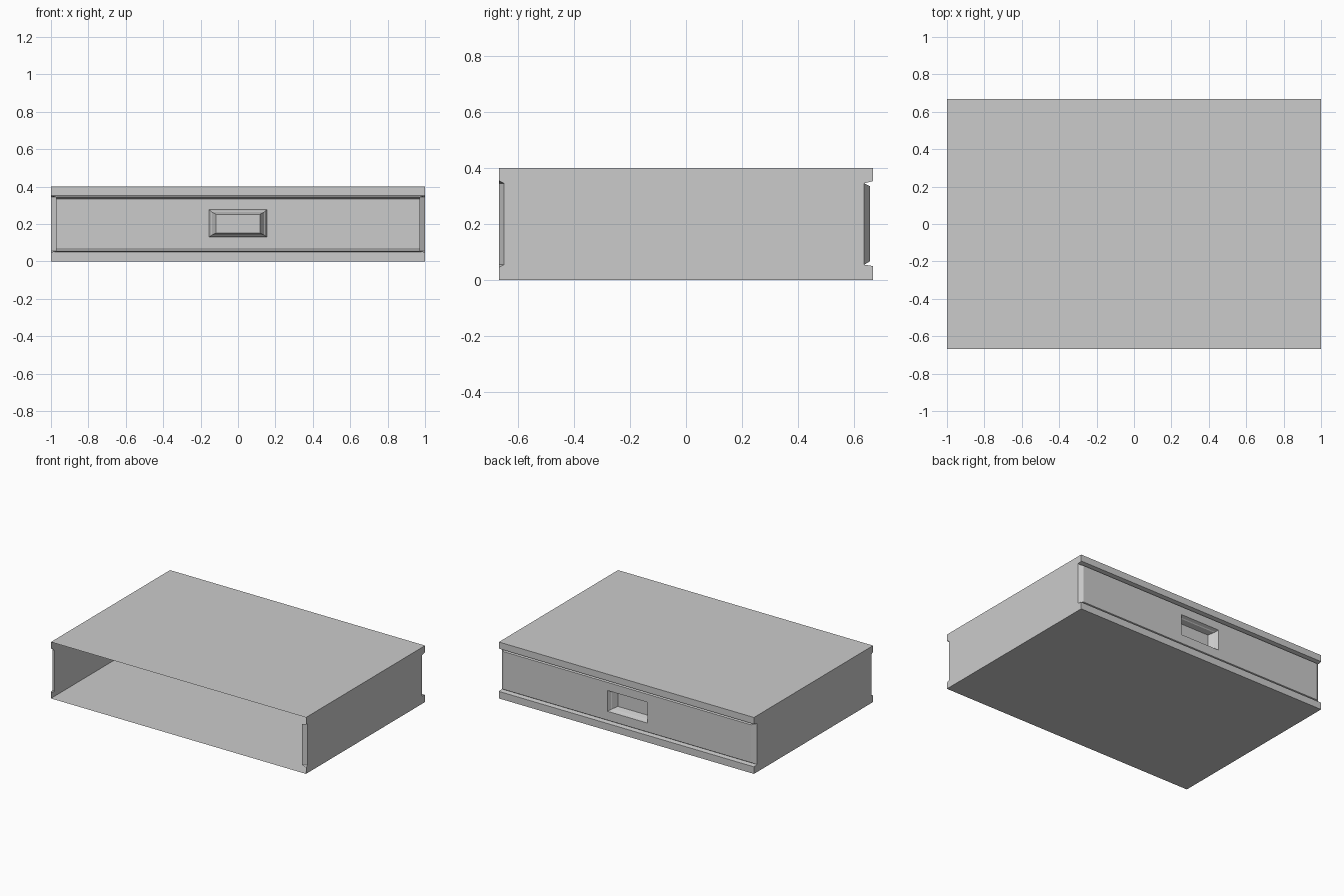
import bpy, bmesh

if "Cube" in bpy.data.objects:
    bpy.data.objects.remove(bpy.data.objects["Cube"])

Y, H = 0.667, 0.4


def make_object(name, faces):
    """Build a thin open shell from corner lists, welding shared corners."""
    bm = bmesh.new()
    for corners in faces:
        bm.faces.new([bm.verts.new(c) for c in corners])
    bmesh.ops.remove_doubles(bm, verts=bm.verts, dist=0.0001)
    bmesh.ops.recalc_face_normals(bm, faces=bm.faces)
    mesh = bpy.data.meshes.new(name)
    bm.to_mesh(mesh)
    bm.free()
    obj = bpy.data.objects.new(name, mesh)
    bpy.context.collection.objects.link(obj)
    return obj


def ring(hx, y, z0, z1):
    """Rectangle in the xz plane, centred on x = 0."""
    return [(-hx, y, z0), (hx, y, z0), (hx, y, z1), (-hx, y, z1)]


def span(a, b):
    """Full-width strip between two (y, z) points."""
    return [(-1, *a), (1, *a), (1, *b), (-1, *b)]


# Side outline: notched at the open front and at the back groove
side = [(-Y, 0), (Y, 0), (Y, 0.05), (0.635, 0.055), (0.635, 0.345),
        (Y, 0.353), (Y, H), (-Y, H), (-Y, 0.355), (-0.648, 0.345),
        (-0.648, 0.055), (-Y, 0.045)]

# Case: top, bottom, back lips and side walls (front left open)
case = [span(side[i], side[i + 1]) for i in (0, 1, 2, 4, 5, 6)]
for s in (-1, 1):
    case.append([(s, y, z) for y, z in side])
    # Narrow chamfer at each front corner, with its small end facets
    case.append([(s, -0.648, 0.055), (s * 0.97, -Y, 0.055),
                 (s * 0.97, -Y, 0.345), (s, -0.648, 0.345)])
    for edge, inner in ((0.045, 0.055), (0.355, 0.345)):
        case.append([(s, -Y, edge), (s, -0.648, inner), (s * 0.97, -Y, inner)])
make_object("case", case)

# Back panel: bevelled rim, flat field, then the stepped finger recess
rings = [ring(1, 0.635, 0.055, 0.345), ring(0.97, 0.655, 0.067, 0.335),
         ring(0.155, 0.655, 0.13, 0.277), ring(0.145, 0.635, 0.137, 0.268),
         ring(0.138, 0.630, 0.142, 0.263), ring(0.118, 0.595, 0.152, 0.252)]
panel = [[a[i], a[(i + 1) % 4], b[(i + 1) % 4], b[i]]
         for a, b in zip(rings, rings[1:]) for i in range(4)]
panel.append(rings[-1])
make_object("back_panel", panel)
